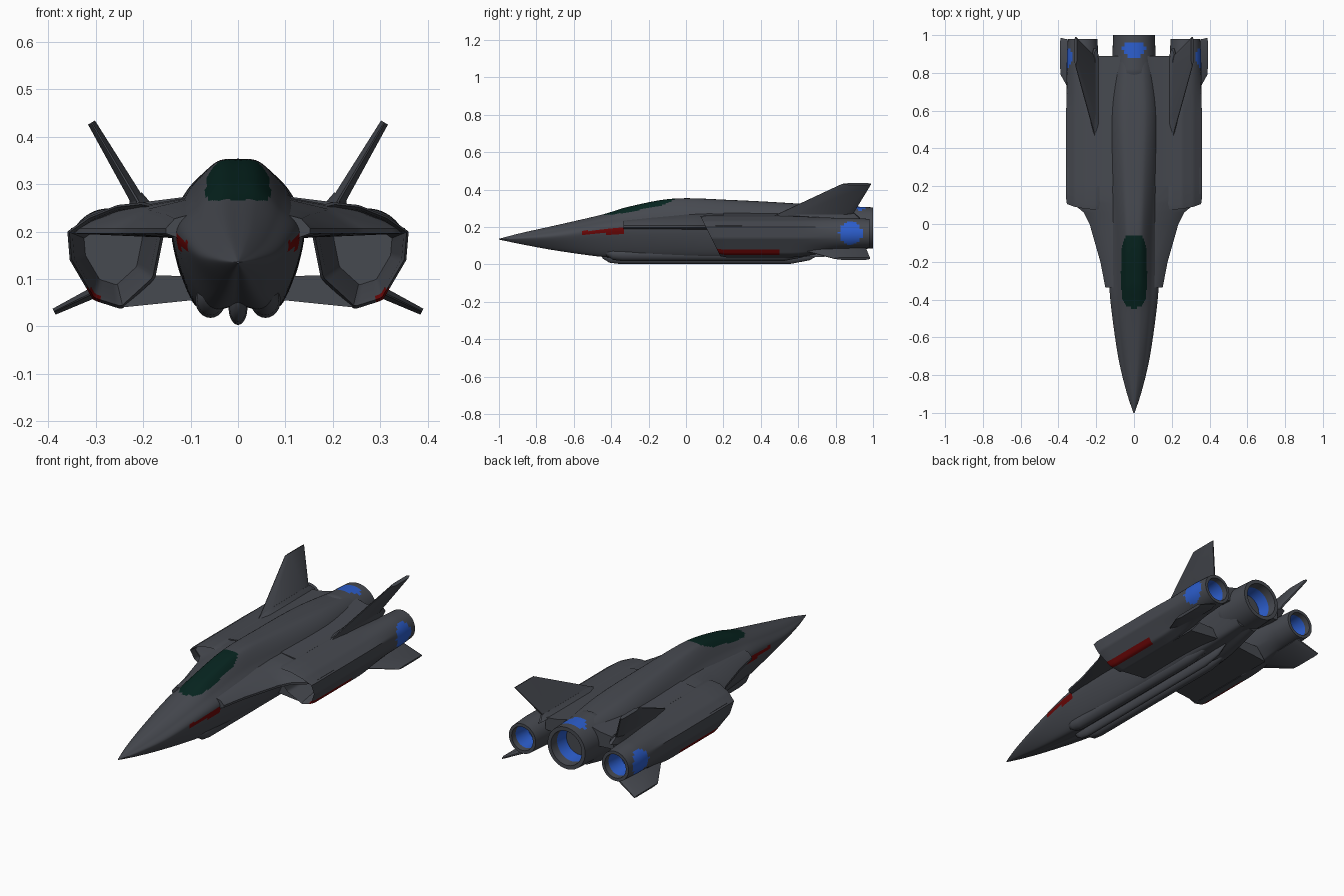
import bpy, bmesh, math
from mathutils import Vector

if "Cube" in bpy.data.objects:
    bpy.data.objects.remove(bpy.data.objects["Cube"])


def material(name, rgb):
    m = bpy.data.materials.new(name)
    m.diffuse_color = (*rgb, 1)
    m.use_nodes = True
    m.node_tree.nodes["Principled BSDF"].inputs["Base Color"].default_value = m.diffuse_color
    return m


GREY, CANOPY, RED, BLUE = range(4)
MATS = [material("hull_grey", (0.062, 0.067, 0.08)), material("canopy_green", (0.002, 0.018, 0.014)),
        material("marking_red", (0.15, 0.002, 0.002)), material("engine_blue", (0.025, 0.11, 0.6))]


def finish(name, bm, rule=None, angle=35):
    bmesh.ops.recalc_face_normals(bm, faces=bm.faces)
    if rule:
        for f in bm.faces:
            f.material_index = rule(f.calc_center_median(), f.normal)
    me = bpy.data.meshes.new(name)
    bm.to_mesh(me)
    bm.free()
    for m in MATS:
        me.materials.append(m)
    me.shade_smooth()
    me.set_sharp_from_angle(angle=math.radians(angle))
    ob = bpy.data.objects.new(name, me)
    bpy.context.collection.objects.link(ob)
    return ob


def loft(name, rings, rule=None, s=1, angle=35):
    """Skin closed rings of (x, y, z) and cap both ends; s = -1 mirrors."""
    bm = bmesh.new()
    vs = [[bm.verts.new((p[0] * s, p[1], p[2])) for p in r] for r in rings]
    n = len(vs[0])
    for a, b in zip(vs, vs[1:]):
        for i in range(n):
            bm.faces.new((a[i], a[(i + 1) % n], b[(i + 1) % n], b[i]))
    bm.faces.new(vs[0])
    bm.faces.new(vs[-1])
    return finish(name, bm, rule, angle)


def spline(pts, k):
    """Catmull-Rom through tuples of any length."""
    P = [pts[0]] + list(pts) + [pts[-1]]
    out = []
    for i in range(1, len(P) - 2):
        for j in range(k):
            t = j / k
            out.append(tuple(0.5 * (2 * b + (c - a) * t + (2 * a - 5 * b + 4 * c - d) * t * t
                                    + (3 * b - a - 3 * c + d) * t ** 3)
                             for a, b, c, d in zip(P[i - 1], P[i], P[i + 1], P[i + 2])))
    return out + [tuple(pts[-1])]


def circle(cx, y, cz, rx, rz=None, n=40):
    rz = rz or rx
    return [(cx + rx * math.cos(2 * math.pi * i / n), y, cz + rz * math.sin(2 * math.pi * i / n)) for i in range(n)]


def perimeter(poly, n):
    """n points spread evenly along a closed polygon."""
    pts = [Vector(p) for p in poly]
    segs = list(zip(pts, pts[1:] + pts[:1]))
    total = sum((b - a).length for a, b in segs)
    out = []
    for i in range(n):
        d = total * i / n
        for a, b in segs:
            l = (b - a).length
            if d <= l:
                out.append(a.lerp(b, d / l))
                break
            d -= l
    return out


# Fuselage: y, top z, top x, shoulder z, shoulder x, chine z, chine x, bottom z, bottom x
stations = [
    (-1.00, .137, .001, .136, .002, .135, .003, .133, .001),
    (-0.88, .168, .014, .155, .030, .138, .042, .110, .018),
    (-0.70, .208, .028, .185, .058, .148, .084, .080, .036),
    (-0.45, .266, .038, .235, .082, .178, .120, .050, .062),
    (-0.30, .310, .042, .258, .088, .190, .132, .046, .075),
    (-0.06, .352, .045, .285, .092, .198, .140, .045, .085),
    (0.25, .344, .055, .285, .105, .198, .140, .045, .090),
    (0.60, .325, .065, .272, .115, .190, .138, .050, .088),
    (0.89, .300, .050, .262, .088, .190, .112, .085, .055)]
rings = []
for y, zt, xt, zs, xs, zc, xc, zb, xb in spline(stations, 16):
    half = spline([(0, zt), (xt, zt - (zt - zs) * .12), (xs, zs), (xc, zc), (xb, zb), (0, zb)], 10)
    rings.append([(x, y, z) for x, z in half] + [(-x, y, z) for x, z in half[-2:0:-1]])


def fuselage_rule(c, n):
    if (abs(c.x) / .068) ** 3 + (abs(c.y + .25) / .195) ** 4 < 1 and c.z > .262:
        return CANOPY
    if -.56 < c.y < -.33 and abs(c.z - .168 - (c.y + .56) * .07) < .008 + (c.y + .56) * .045 and abs(c.x) > .07:
        return RED
    return GREY


loft("fuselage", rings, fuselage_rule, angle=50)

# Central engine nozzle with glowing bore
R = [circle(0, .76, .195, .10)]
R += [circle(0, .80 + .02 * i, .195, .119 - .0009 * i) for i in range(11)]
R += [circle(0, y, .195, r) for y, r in ((1, .09), (.955, .086), (.86, .072))]


def center_rule(c, n):
    r = math.hypot(c.x, c.z - .195)
    if r < .092 and c.y < .957:
        return BLUE
    return BLUE if r > .1 and c.z > .27 and (c.x / .062) ** 2 + ((c.y - .925) / .045) ** 2 < 1 else GREY


loft("center_engine_nozzle", R, center_rule)

# Belly keel and side lobes
def pod(name, cx, cz, rx, rz, y0, y1):
    ends = [(y0, .15), (y0 + .015, .55), (y0 + .05, .9), (y0 + .1, 1), (y1 - .16, 1), (y1 - .06, .7), (y1, .15)]
    loft(name, [circle(cx, y, cz + rz * (1 - k) * .7, rx * k, rz * k, 24) for y, k in ends])


pod("belly_keel", 0, .04, .02, .037, -.46, .72)

NAC = [(.15, .25), (.2, .262), (.255, .256), (.315, .232), (.36, .2), (.355, .14),
       (.305, .055), (.245, .036), (.175, .1), (.156, .195)]
CX, CZ = .272, .165
base = perimeter(NAC, 80)


def nacelle_ring(y, t=0, r=.082, k=1, rake=0):
    """Nacelle section, blended by t to a circle and scaled by k."""
    out = []
    c = Vector((CX, CZ))
    for p in base:
        d = p - c
        q = c + d.lerp(d.normalized() * r, t) * k
        out.append((q.x, y + rake * (.2 - q.y), q.y))
    return out


def nacelle_rule(c, n):
    if .17 < c.y < .49 and .05 < c.z < .083 and abs(c.x) > .29 and abs(n.y) < .5:
        return RED
    r = math.hypot(abs(c.x) - CX, c.z - CZ)
    if c.y > .8 and r < .063 and c.y < .955:
        return BLUE
    if abs(c.x) > .3 and r > .066 and ((c.y - .88) / .062) ** 2 + ((c.z - .168) / .062) ** 2 < 1:
        return BLUE
    return GREY


def fin(name, root, tip, normal, t0, t1, s):
    """Flat swept surface; root and tip are (x, z, y front, y back)."""
    rings = []
    for (x, z, ya, yb), t in ((root, t0), (tip, t1)):
        nx, nz = normal
        ring = []
        for y, w in ((ya, .15), (ya + (yb - ya) * .2, 1), (yb - (yb - ya) * .1, 1), (yb, .3)):
            ring.append((y, w * t / 2))
        rings.append([(x + nx * w, y, z + nz * w) for y, w in ring]
                     + [(x - nx * w, y, z - nz * w) for y, w in ring[::-1]])
    loft(name, rings, s=s, angle=25)


for s, side in ((1, "right"), (-1, "left")):
    # Engine nacelle with raked intake and round nozzle
    R = [nacelle_ring(.36, k=.6), nacelle_ring(.13, k=.88, rake=.5), nacelle_ring(.105, k=.95, rake=.5),
         nacelle_ring(.135, rake=.5)]
    R += [nacelle_ring(.22 + .04 * i) for i in range(8)]
    for i in range(28):
        y = .52 + .46 * i / 27
        t = min(1, max(0, (y - .55) / .34))
        R.append(nacelle_ring(y, t * t * (3 - 2 * t), .084 - max(0, y - .88) * .06))
    R += [nacelle_ring(y, 1, r) for y, r in ((.98, .062), (.95, .06), (.86, .05))]
    loft(side + "_nacelle", R, nacelle_rule, s)

    # Forward strake wing blending body to nacelle
    R = []
    for y, xo, zi in ((-.335, .152, .235), (-.2, .178, .25), (0, .235, .268), (.06, .265, .27),
                      (.11, .325, .272), (.16, .352, .272), (.3, .352, .272)):
        R.append([(.05, y, zi + .015), (.105, y, zi), (xo * .6 + .042, y, zi * .5 + .11), (xo, y, .207),
                  (xo, y, .196), (.125, y, .186), (.05, y, .186)])
    loft(side + "_strake", R, s=s, angle=30)

    # Upper deck and lower panel joining nacelle to body
    deck = [(.06, .288), (.12, .272), (.2, .262), (.2, .2), (.06, .19)]
    loft(side + "_deck", [[(x, y, z) for x, z in deck] for y in (.2, .6, .89)], s=s)
    panel = [(.06, .105), (.19, .108), (.245, .04), (.07, .058)]
    loft(side + "_lower_panel", [[(x, y, z) for x, z in panel] for y in (.2, .74)], s=s)

    # Tail fin with fairing, and lower fin
    fin(side + "_tail_fin", (.203, .25, .45, .88), (.309, .43, .835, .99), (.86, -.5), .03, .017, s)
    fin(side + "_fin_fairing", (.206, .245, .42, .93), (.216, .275, .52, .90), (.86, -.5), .055, .03, s)
    fin(side + "_lower_fin", (.27, .088, .58, .96), (.388, .031, .79, .985), (.43, .9), .028, .014, s)
    pod(side + "_belly_lobe", .058 * s, .055, .032, .037, -.44, .68)
